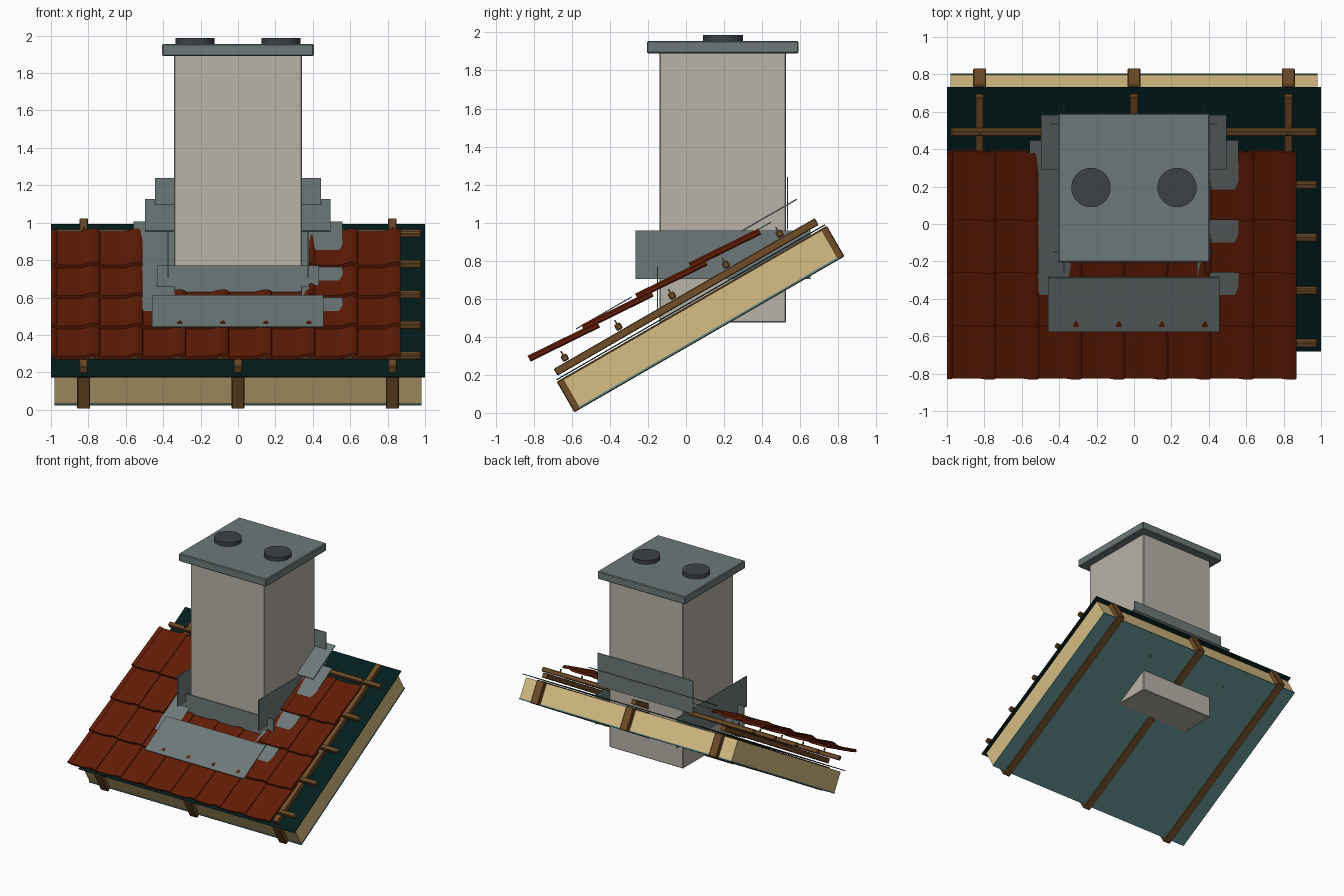
import bpy, bmesh, math
from mathutils import Matrix, Vector

if "Cube" in bpy.data.objects:
    bpy.data.objects.remove(bpy.data.objects["Cube"])

PITCH = math.radians(30)
C, S = math.cos(PITCH), math.sin(PITCH)


def mat(name, rgb):
    m = bpy.data.materials.new(name)
    m.diffuse_color = (*rgb, 1)
    m.use_nodes = True
    m.node_tree.nodes["Principled BSDF"].inputs["Base Color"].default_value = m.diffuse_color
    return m


TILE = mat("clay_red", (0.122, 0.0115, 0.0015))
STONE = mat("render_grey", (0.48, 0.45, 0.395))
METAL = mat("sheet_metal_grey", (0.155, 0.19, 0.19))
FLUE = mat("flue_dark_grey", (0.045, 0.052, 0.062))
INSUL = mat("insulation_tan", (0.68, 0.51, 0.23))
WOOD = mat("timber_brown", (0.165, 0.075, 0.021))
UNDER = mat("underlay_dark_teal", (0.001, 0.012, 0.012))
VAPOUR = mat("vapour_sheet_teal", (0.115, 0.26, 0.26))


def roof_point(x, u, v):
    """u runs up the slope, v is the height above the rafter underside"""
    return Vector((x, -0.59 + C * u - S * v, 0.008 + S * u + C * v))


def add(name, bm, material):
    bmesh.ops.recalc_face_normals(bm, faces=bm.faces)
    me = bpy.data.meshes.new(name)
    bm.to_mesh(me)
    bm.free()
    me.materials.append(material)
    ob = bpy.data.objects.new(name, me)
    bpy.context.collection.objects.link(ob)
    return ob


def box(name, a, b, material, place=lambda x, y, z: Vector((x, y, z)), bevel=0):
    bm = bmesh.new()
    bmesh.ops.create_cube(bm, size=1)
    for v in bm.verts:
        v.co = place(*[a[i] if v.co[i] < 0 else b[i] for i in range(3)])
    ob = add(name, bm, material)
    if bevel:
        m = ob.modifiers.new("bevel", 'BEVEL')
        m.width, m.segments = bevel, 1
    return ob


def roof_box(name, x, u, v, material, bevel=0):
    return box(name, (x[0], u[0], v[0]), (x[1], u[1], v[1]), material, roof_point, bevel)


# roof layers
roof_box("insulation", (-0.98, 0.98), (0.035, 1.605), (0.008, 0.172), INSUL)
roof_box("vapour_sheet", (-0.982, 0.982), (0.03, 1.61), (-0.002, 0.008), VAPOUR)
roof_box("underlay", (-1, 1), (0.005, 1.635), (0.186, 0.192), UNDER)

# rafters and counter battens
for i, x in enumerate((-0.825, 0, 0.825)):
    roof_box(f"rafter_{i}", (x - 0.035, x + 0.035), (0, 1.64), (-0.006, 0.18), WOOD, 0.005)
    roof_box(f"counter_batten_{i}", (x - 0.023, x + 0.023), (0.02, 1.605), (0.205, 0.246), WOOD, 0.004)

# tile battens with fixing screws
for i in range(5):
    u = 0.10 + 0.326 * i
    roof_box(f"tile_batten_{i}", (-0.98, 0.98), (u - 0.018, u + 0.018), (0.25, 0.286), WOOD, 0.006)
    for x in (-0.825, 0, 0.825):
        roof_box(f"batten_screw_{i}", (x - 0.005, x + 0.005), (u - 0.004, u + 0.004), (0.28, 0.308), WOOD)

# one pantile: flat pan with a roll on the right
PROFILE = [(0, 0.006), (0.01, 0.011), (0.02, 0.010), (0.032, 0), (0.16, 0), (0.18, 0.004),
           (0.2, 0.011), (0.218, 0.0155), (0.235, 0.0165), (0.25, 0.013), (0.26, 0.006)]
LENGTH, THICK, TILT = 0.407, 0.018, math.radians(3.8)
bm = bmesh.new()
outline = PROFILE + [(x, h - THICK) for x, h in reversed(PROFILE)]
ends = [[bm.verts.new((x, y, h)) for x, h in outline] for y in (0, LENGTH)]
n, p = len(outline), len(PROFILE)
for i in range(n):
    j = (i + 1) % n
    bm.faces.new((ends[0][i], ends[0][j], ends[1][j], ends[1][i]))
for e in ends:
    for i in range(p - 1):
        bm.faces.new((e[i], e[i + 1], e[n - 2 - i], e[n - 1 - i]))
tile = add("roof_tile", bm, TILE)
bpy.context.view_layer.objects.active = tile
tile.select_set(True)
bpy.ops.object.shade_smooth_by_angle(angle=math.radians(35))
tile.select_set(False)

# tile rows, left open around the chimney
first = True
for row in range(4):
    for k in (range(8) if row < 2 else (0, 1, 6, 7)):
        ob = tile if first else bpy.data.objects.new(f"roof_tile_{row}_{k}", tile.data)
        if not first:
            bpy.context.collection.objects.link(ob)
        first = False
        ob.matrix_world = (Matrix.Translation(roof_point(-1 + 0.23 * k, -0.065 + 0.326 * row, 0.358))
                           @ Matrix.Rotation(PITCH - TILT, 4, 'X'))

# chimney stack, cap and flues
box("chimney_stack", (-0.342, -0.14, 0.475), (0.342, 0.526, 1.895), STONE, bevel=0.005)
box("chimney_cap", (-0.405, -0.205, 1.89), (0.405, 0.592, 1.955), METAL, bevel=0.006)
for side, x in (("left", -0.23), ("right", 0.23)):
    bm = bmesh.new()
    bmesh.ops.create_cone(bm, cap_ends=True, segments=48, radius1=0.105, radius2=0.105, depth=0.04)
    bmesh.ops.translate(bm, verts=bm.verts, vec=(x, 0.195, 1.967))
    ob = add(f"flue_{side}", bm, FLUE)
    for f in ob.data.polygons:
        f.use_smooth = len(f.vertices) == 4
    for e in ob.data.edges:
        a, b = (ob.data.vertices[i].co.z for i in e.vertices)
        e.use_edge_sharp = abs(a - b) < 1e-4

# flashing: apron, side trays, back tray and upstands
roof_box("front_apron", (-0.46, 0.458), (0.228, 0.564), (0.366, 0.372), METAL)
roof_box("back_tray", (-0.497, 0.494), (1.235, 1.573), (0.376, 0.383), METAL)
box("front_upstand", (-0.434, -0.153, 0.5), (0.434, -0.147, 0.77), METAL)
box("back_upstand", (-0.443, 0.531, 0.965), (0.443, 0.537, 1.24), METAL)
for side, s in (("left", -1), ("right", 1)):
    xs = sorted((s * 0.34, s * 0.56))
    roof_box(f"side_tray_{side}", xs, (0.411, 1.395), (0.34, 0.346), METAL)
    xs = sorted((s * 0.372, s * 0.378))
    box(f"side_upstand_{side}", (xs[0], -0.265, 0.705), (xs[1], 0.655, 0.96), METAL)
